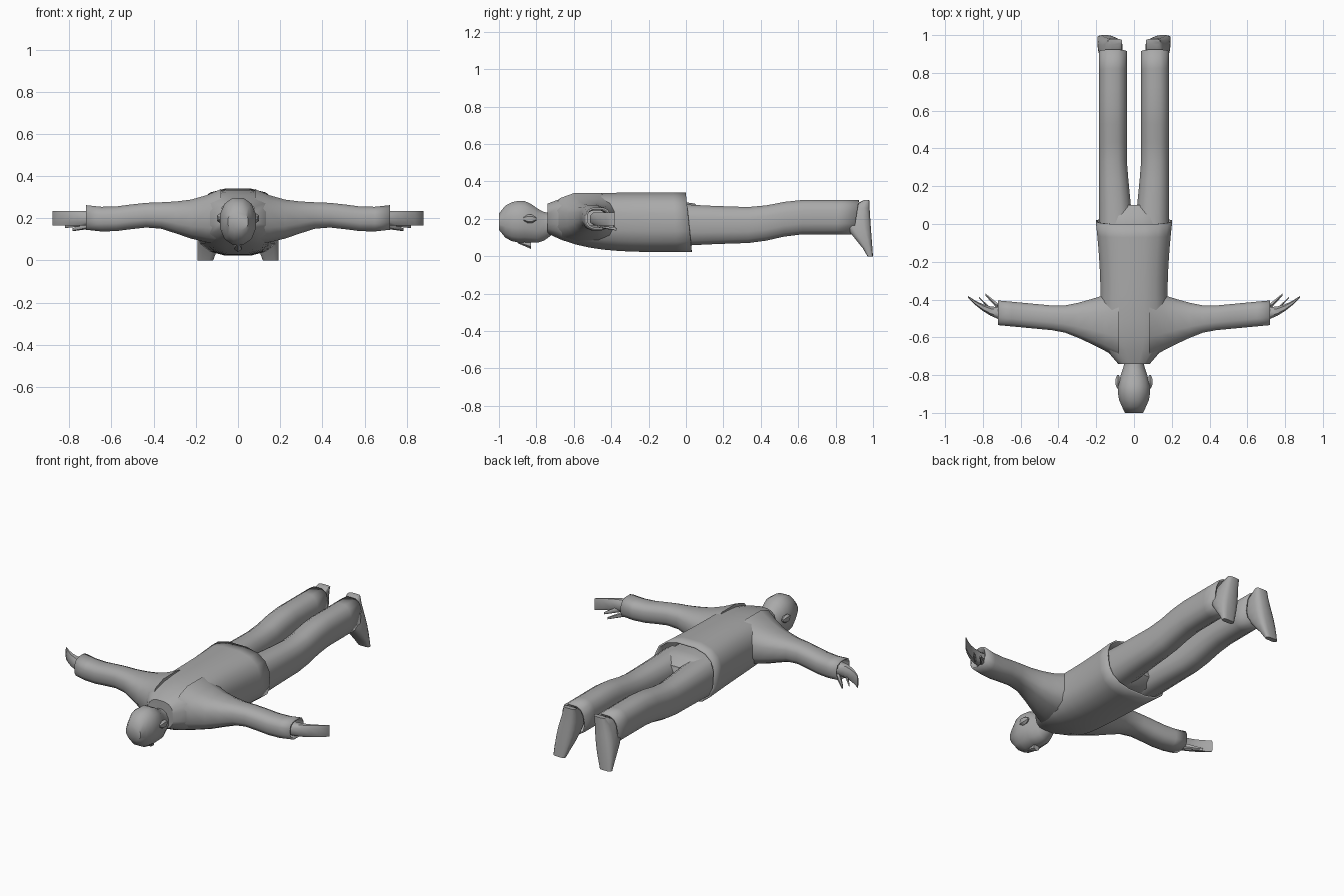
import bpy, bmesh
from math import sin, cos, pi, radians, copysign
from mathutils import Vector

cube = bpy.data.objects.get("Cube")
if cube:
    bpy.data.objects.remove(cube, do_unlink=True)

shade = (.4, .4, .4, 1)
grey = bpy.data.materials.new("plain_grey")
grey.use_nodes = True
grey.diffuse_color = shade
grey.node_tree.nodes["Principled BSDF"].inputs["Base Color"].default_value = shade


def finish(obj, name):
    """Name, colour and smooth one part."""
    obj.name = obj.data.name = name
    obj.data.materials.append(grey)
    bpy.ops.object.select_all(action="DESELECT")
    obj.select_set(True)
    bpy.context.view_layer.objects.active = obj
    bpy.ops.object.shade_smooth_by_angle(angle=radians(50))


def loft(name, axis, start, stop, rule, steps=8, sides=12, power=.75,
         side=1, slant=0, hollow=False):
    """Skin rounded-box rings; rule(u) gives both centres, then both half sizes."""
    bm = bmesh.new()
    rings = []
    for step in range(steps + 1):
        u = step / steps
        centre_a, centre_b, half_a, half_b = rule(u)
        ring = []
        for i in range(sides):
            angle = 2 * pi * (i + .5) / sides
            c, s = cos(angle), sin(angle)
            a = centre_a + half_a * copysign(abs(c) ** power, c)
            b = centre_b + half_b * copysign(abs(s) ** power, s)
            p = start + (stop - start) * u + slant * u ** 4 * (centre_b - b)
            x, y, z = {"x": (p, a, b), "y": (a, p, b), "z": (a, b, p)}[axis]
            ring.append(bm.verts.new(Vector((x * side, y, z))))
        rings.append(ring)
    for ring, following in zip(rings, rings[1:]):
        for i in range(sides):
            j = (i + 1) % sides
            bm.faces.new((ring[i], ring[j], following[j], following[i]))
    bm.faces.new(rings[0])
    if not hollow:
        bm.faces.new(rings[-1])
    bmesh.ops.recalc_face_normals(bm, faces=bm.faces)
    mesh = bpy.data.meshes.new(name)
    bm.to_mesh(mesh)
    bm.free()
    obj = bpy.data.objects.new(name, mesh)
    bpy.context.collection.objects.link(obj)
    finish(obj, name)
    if hollow:
        cloth = obj.modifiers.new("cloth_thickness", "SOLIDIFY")
        cloth.thickness = .01
        cloth.offset = -1


def pair(name, *shape, **options):
    for label, side in (("left", 1), ("right", -1)):
        loft(f"{label}_{name}", *shape, side=side, **options)


def smooth_step(value):
    value = min(1, max(0, value))
    return value * value * (3 - 2 * value)


# Jacket: sloping shoulders, full back, open slanted hem
def jacket(u):
    width = .19 * min(1, .45 + 3.5 * u) + .015 * u ** 6 - .01 * sin(pi * u) ** 2
    high = .343 - .06 * (1 - u) ** 6
    low = .02 + .1 * (1 - u) ** 4
    return 0, (high + low) / 2, width, (high - low) / 2


# Sleeves: wide at the shoulder, creased at the elbow
def sleeve(u):
    shoulder = max(0, 1 - 2 * u) ** 1.3
    crease = .01 * sin(3 * pi * (u - .35))
    return .06 * u - .53, .205 + crease, .067 + .12 * shoulder, .06 + .075 * shoulder


# Hands: flat, bending back towards the fingertips
def hand(u):
    return .09 * u ** 2 - .475, .2, .035 * (1 - u) + .005, .037


def thumb(u):
    taper = .02 - .013 * u
    return .08 * u - .455, .17 - .025 * u, taper, taper


def finger(u):
    taper = .02 - .013 * u
    return .07 * u - .46, .18 - .02 * u, taper / 2, taper


# Head: rounded crown, deeper jaw, neck running into the collar
def head(u):
    swell = sin(pi * u ** .7)
    jaw = .025 * max(0, sin(2 * pi * (u - .5)))
    return 0, .185 - jaw, max(.05, .03 + .058 * swell), .045 + .07 * swell


def nose(u):
    return 0, .085 - .015 * u, .008 + .012 * u, .015 + .015 * u


def ear(u):
    bulge = sin(pi * (.1 + .8 * u))
    return .085, .2, .017 * bulge, .025 * bulge


# Trousers: seat inside the jacket, legs bent slightly at the knee
def seat(u):
    taper = 1 - .4 * u ** 6
    return 0, .175, .172 * taper, .117 * taper


def leg(u):
    inner, outer = .036 * min(1, 2.6 * u), .187
    knee = .042 * smooth_step((u - .4) / .3)
    return (inner + outer) / 2, .167 + knee, (outer - inner) / 2, .094 + .022 * (1 - u) ** 3


# Shoes: heel up, toes down and splayed outward, flat sole behind
def shoe(u):
    sole = .98 + .02 * u
    depth = .03 + .115 * abs(sin(pi * u ** .63)) ** 1.3
    return .1 + .055 * u, sole - depth / 2, .038 + .02 * sin(pi * u), depth / 2


loft("jacket", "y", -.74, .015, jacket, steps=10, sides=16, slant=.1, hollow=True)
pair("sleeve", "x", .08, .72, sleeve, steps=9, hollow=True)
pair("hand", "x", .68, .88, hand, steps=5, sides=8)
pair("thumb", "x", .7, .785, thumb, steps=2, sides=6)
pair("finger", "x", .75, .82, finger, steps=2, sides=6)
loft("head", "y", -1, -.69, head, steps=9, power=.9)
loft("nose", "y", -.9, -.83, nose, steps=2, sides=6)
pair("ear", "y", -.87, -.8, ear, steps=3, sides=6)
loft("trouser_seat", "y", -.12, .1, seat, steps=4, sides=16)
pair("trouser_leg", "y", -.05, .91, leg, steps=10, slant=-.15, hollow=True)
pair("shoe", "z", .3, 0, shoe, steps=7, power=.6)
